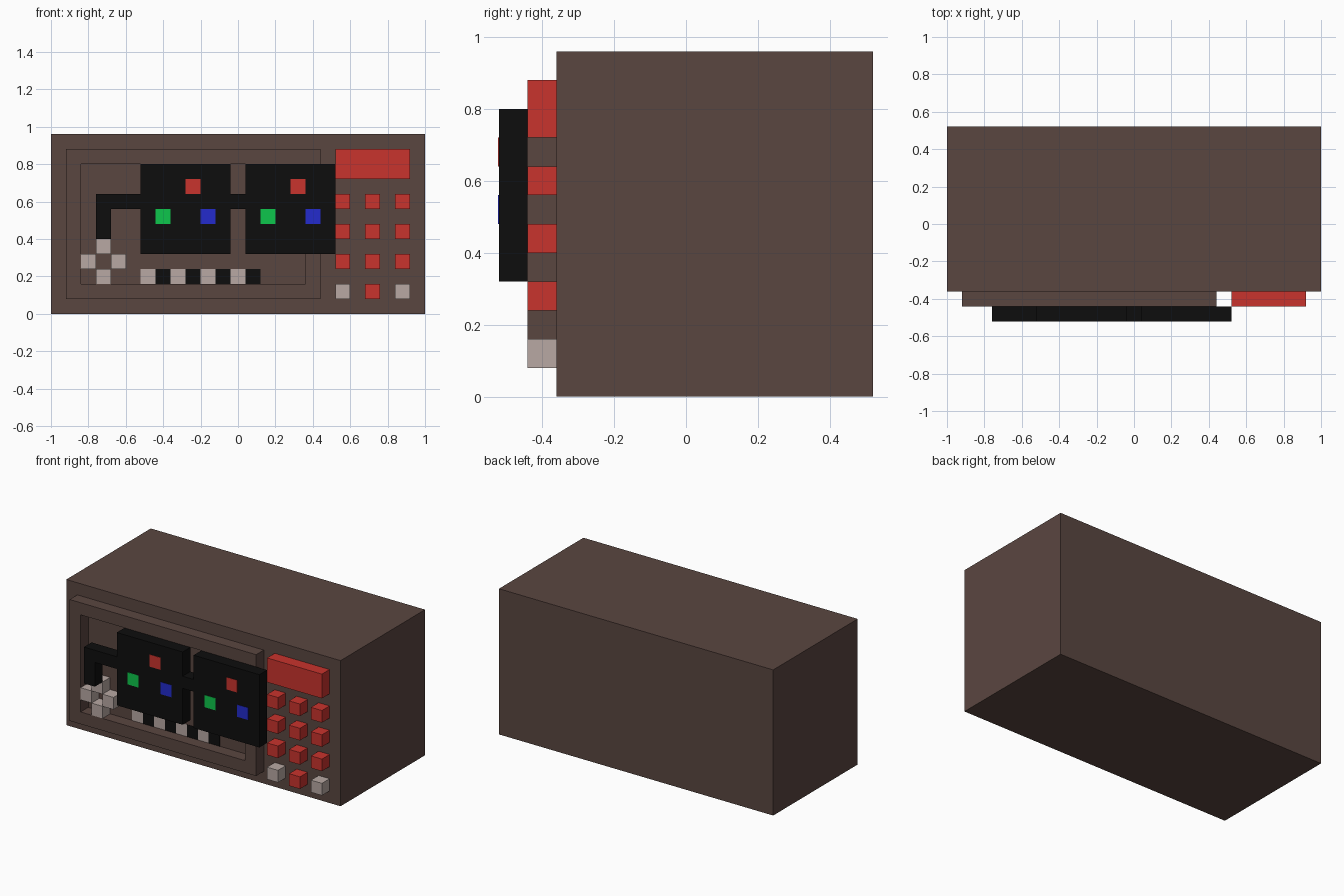
import bpy, bmesh

if "Cube" in bpy.data.objects:
    bpy.data.objects.remove(bpy.data.objects["Cube"])

U = 0.08            # grid unit
FRONT = -0.36       # front plane of the cabinet
PLATE = 0.002       # thickness of painted tiles


def colour(name, rgb):
    """Flat material from 0-255 display values."""
    m = bpy.data.materials.new(name)
    lin = [((c / 255 + 0.055) / 1.055) ** 2.4 if c > 10 else c / 255 / 12.92 for c in rgb]
    m.diffuse_color = (*lin, 1)
    m.use_nodes = True
    m.node_tree.nodes["Principled BSDF"].inputs["Base Color"].default_value = m.diffuse_color
    return m


brown = colour("brown", (90, 70, 64))
black = colour("black", (13, 13, 13))
red = colour("red", (201, 51, 45))
pale = colour("pale grey", (184, 169, 164))
green = colour("green", (13, 198, 76))
blue = colour("blue", (35, 43, 205))


def prism(name, outline, y0, y1, mat, rim=0):
    """Extrude an (x, z) outline from y0 (front) to y1; rim hollows it into a frame."""
    bm = bmesh.new()
    front = bm.faces.new([bm.verts.new((x, y0, z)) for x, z in outline])
    ext = bmesh.ops.extrude_face_region(bm, geom=[front], use_keep_orig=True)
    back = [v for v in ext["geom"] if isinstance(v, bmesh.types.BMVert)]
    bmesh.ops.translate(bm, verts=back, vec=(0, y1 - y0, 0))
    bmesh.ops.recalc_face_normals(bm, faces=bm.faces)
    if rim:
        # open ring: inset both ends, drop the centres, join the inner edges
        ends = [f for f in bm.faces if abs(f.normal.y) > 0.9]
        bmesh.ops.inset_individual(bm, faces=ends, thickness=rim, use_even_offset=True)
        edges = [e for f in ends for e in f.edges]
        bmesh.ops.delete(bm, geom=ends, context='FACES_ONLY')
        bmesh.ops.bridge_loops(bm, edges=edges)
        bmesh.ops.recalc_face_normals(bm, faces=bm.faces)
    me = bpy.data.meshes.new(name)
    bm.to_mesh(me)
    bm.free()
    me.materials.append(mat)
    ob = bpy.data.objects.new(name, me)
    bpy.context.collection.objects.link(ob)
    return ob


def block(name, x0, x1, z0, z1, y0, y1, mat, rim=0):
    return prism(name, [(x0, z0), (x1, z0), (x1, z1), (x0, z1)], y0, y1, mat, rim)


def tile(name, x, z, y0, y1, mat):
    """One-unit square with its lower left corner at x, z."""
    return block(name, x, x + U, z, z + U, y0, y1, mat)


# Cabinet and raised door frame
block("cabinet", -1, 1, 0, 0.96, FRONT, 0.52, brown)
block("door_frame", -0.92, 0.44, 0.08, 0.88, FRONT - U, FRONT, brown, rim=U)

# Display and keypad
block("display", 0.52, 0.92, 0.72, 0.88, FRONT - U, FRONT, red)
for row in range(4):
    for col in range(3):
        mat = pale if row == 0 and col != 1 else red
        tile(f"key_{row}_{col}", 0.52 + 2 * U * col, 0.08 + 2 * U * row,
             FRONT - U, FRONT, mat)

# Dark glasses: side arm, two lenses and bridge in one outline
glasses = [(-.76, .40), (-.68, .40), (-.68, .56), (-.52, .56), (-.52, .32), (-.04, .32),
           (-.04, .56), (.04, .56), (.04, .32), (.52, .32), (.52, .80), (.04, .80),
           (.04, .64), (-.04, .64), (-.04, .80), (-.52, .80), (-.52, .64), (-.76, .64)]
prism("glasses", glasses, FRONT - 2 * U, FRONT - U, black)

# Coloured dots on each lens
for side, x in (("left", -0.52), ("right", 0.04)):
    for name, dx, z, mat in (("red", 0.24, 0.64, red), ("green", 0.08, 0.48, green),
                             ("blue", 0.32, 0.48, blue)):
        y = FRONT - 2 * U
        tile(f"{side}_lens_{name}_dot", x + dx, z, y - PLATE, y + PLATE, mat)

# Four pale cubes around an empty centre
for name, dx, dz in (("left", -1, 0), ("right", 1, 0), ("top", 0, 1), ("bottom", 0, -1)):
    tile(f"{name}_pale_cube", -0.76 + dx * U, 0.24 + dz * U, FRONT - U, FRONT, pale)

# Checked strip painted on the recessed door panel
for i in range(8):
    tile(f"strip_tile_{i}", -0.52 + i * U, 0.16, FRONT - PLATE, FRONT + PLATE,
         black if i % 2 else pale)
